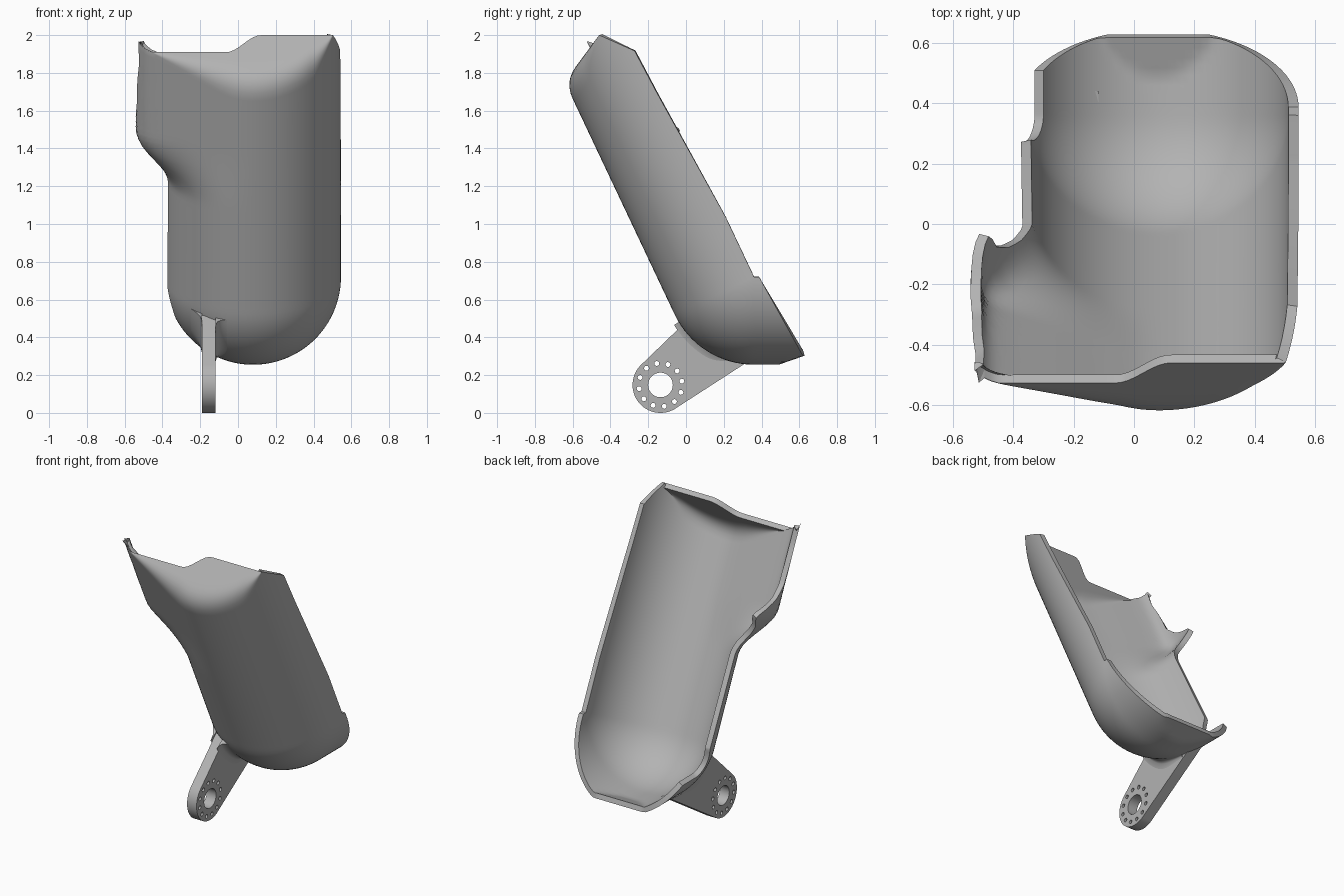
import bpy, bmesh, math
from mathutils import Vector, Matrix

if "Cube" in bpy.data.objects:
    bpy.data.objects.remove(bpy.data.objects["Cube"])

grey = bpy.data.materials.new("plain grey")
grey.diffuse_color = (0.45, 0.45, 0.45, 1)
grey.use_nodes = True
grey.node_tree.nodes["Principled BSDF"].inputs["Base Color"].default_value = grey.diffuse_color

R, CX, CY, CZ = 0.465, 0.08, 0.36, 0.72       # bowl radius and centre
TILT = math.radians(25.3)
AXIS = Vector((0, -math.sin(TILT), math.cos(TILT)))
DEEP = Vector((0, -math.cos(TILT), -math.sin(TILT)))
CAP = Vector((0, 0.594, 0.804))               # direction up the end wall
CENTRE = Vector((CX, CY, CZ))
N = 26


def smooth(a, b, v):
    v = min(1, max(0, (v - a) / (b - a)))
    return v * v * (3 - 2 * v)


def interp(pts, v):
    for (a, p), (b, q) in zip(pts, pts[1:]):
        if v <= b:
            return p + (q - p) * max(0, (v - a) / (b - a))
    return pts[-1][1]


def resample(pts, n):
    d = [0]
    for p, q in zip(pts, pts[1:]):
        d.append(d[-1] + math.dist(p, q))
    xs = list(zip(d, [p[0] for p in pts]))
    hs = list(zip(d, [p[1] for p in pts]))
    return [(interp(xs, d[-1] * i / n), interp(hs, d[-1] * i / n)) for i in range(n + 1)]


def trim(pts, limit):
    out = [pts[0]]
    for p, q in zip(pts, pts[1:]):
        if q[1] < limit:
            k = (p[1] - limit) / (p[1] - q[1])
            out.append((p[0] + (q[0] - p[0]) * k, limit))
            break
        out.append(q)
    return out


ARC = [(R * math.sin(math.pi / 2 * i / 60), R * math.cos(math.pi / 2 * i / 60)) for i in range(61)]
FLARE = resample([(0, .465), (.05, .462), (.1, .45), (.2, .417), (.35, .362), (.5, .308), (.56, .283),
                  (.595, .255), (.615, .22), (.622, .17), (.618, .1), (.61, 0)], 60)
# depth of the cut left edge along the trough, with the pointed lip
LEFT_EDGE = [(0, .1), (.66, .12), (.70, .127), (.76, .12), (.82, .085), (.85, .03), (.88, .02),
             (.92, .06), (1.0, .15), (1.1, .21), (1.25, .225), (1.34, .24), (1.5, .23)]


def section(t, left_limit, right_limit):
    """Points (x, depth) from the left edge to the right edge."""
    w = smooth(.60, .95, t)
    left = [(a[0] + (f[0] - a[0]) * w, a[1] + (f[1] - a[1]) * w) for a, f in zip(ARC, FLARE)]
    left = resample(trim(left, left_limit), N)
    right = resample(trim(ARC, right_limit), N)
    return [(-x, h) for x, h in reversed(left)] + right[1:]


rows = []
# bottom end drawn out to the sloping rim, with a flattened tip
base = section(0, .22, 0)
for k in range(8, 0, -1):
    row = []
    for x, h in base:
        z = CZ - h
        y = CY + (.62 - (max(z, .285) - .30) * .555 - CY) * k / 8
        row.append(Vector((CX + x, y, max(z, .255 + (y - .49) * .346))))
    rows.append(row)
# rounded bottom
for k in range(16):
    f = k / 16
    b = math.pi / 2 + (TILT - math.pi / 2) * f
    d = Vector((0, -math.cos(b), -math.sin(b)))
    rows.append([CENTRE + Vector((x, 0, 0)) + d * h for x, h in section(0, .22 - .12 * smooth(0, 1, f), 0)])
# straight trough, ending against the sloping end wall
TOP = 1.45


def end_of(x, h):
    t_end = 1.612 - .537 * h
    corner = CENTRE + Vector((x, 0, 0)) + AXIS * t_end + DEEP * h
    z_top = 1.91 + .09 * smooth(-.06, .12, corner.x)
    room = max(.004, (z_top - corner.z) / CAP.z)
    return t_end, corner, room, min(.1, room * .6)


for k in range(51):
    t = TOP * k / 50
    row = []
    for x, h in section(t, interp(LEFT_EDGE, t), max(0, -.023 + .065 * t)):
        t_end, _, _, r = end_of(x, h)
        tt = t if t < 1.1 else 1.1 + (t - 1.1) * (t_end - r - 1.1) / (TOP - 1.1)
        row.append(CENTRE + Vector((x, 0, 0)) + AXIS * tt + DEEP * h)
    rows.append(row)
# rounded fold and end wall
last = [end_of(x, h) for x, h in section(TOP, interp(LEFT_EDGE, TOP), .07)]
for k in range(1, 7):
    f = k / 6
    rows.append([c - AXIS * r * (1 - f) ** 2 + CAP * r * f * f for _, c, m, r in last])
for k in range(1, 6):
    rows.append([c + CAP * (r + (m - r) * k / 5) for _, c, m, r in last])

bm = bmesh.new()
grid = [[bm.verts.new(p) for p in row] for row in rows]
for a, b in zip(grid, grid[1:]):
    for i in range(len(a) - 1):
        bm.faces.new((a[i], a[i + 1], b[i + 1], b[i]))
bmesh.ops.remove_doubles(bm, verts=bm.verts, dist=.0008)
bmesh.ops.dissolve_degenerate(bm, edges=bm.edges, dist=.0005)
bmesh.ops.bisect_plane(bm, geom=bm.verts[:] + bm.edges[:] + bm.faces[:], plane_co=(0, -.46, 2.0),
                       plane_no=(0, .406, .914), clear_outer=True)
bm.normal_update()
if sum(f.normal.y * f.calc_area() for f in bm.faces) > 0:
    bmesh.ops.reverse_faces(bm, faces=bm.faces)


def add_object(name, mesh_bm):
    me = bpy.data.meshes.new(name)
    mesh_bm.to_mesh(me)
    mesh_bm.free()
    ob = bpy.data.objects.new(name, me)
    bpy.context.collection.objects.link(ob)
    return ob


def finish(ob):
    ob.data.materials.clear()
    ob.data.materials.append(grey)
    bpy.ops.object.select_all(action='DESELECT')
    ob.select_set(True)
    bpy.context.view_layer.objects.active = ob
    bpy.ops.object.shade_smooth_by_angle(angle=math.radians(35))


scoop = add_object("scoop_shell", bm)
mod = scoop.modifiers.new("wall", 'SOLIDIFY')
mod.thickness, mod.offset = .034, -1
bpy.context.view_layer.objects.active = scoop
bpy.ops.object.modifier_apply(modifier=mod.name)
finish(scoop)

# mounting tab: flat plate with a large hole and a ring of small holes
HY, HZ = -.135, .148


def circle(cy, cz, r, a0, a1, n):
    return [(cy + r * math.cos(math.radians(a0 + (a1 - a0) * i / n)),
             cz + r * math.sin(math.radians(a0 + (a1 - a0) * i / n))) for i in range(n + 1)]


loops = [circle(HY, HZ, .148, 135, 300, 32) + circle(CY, CZ, .385, -78, -148, 24),
         circle(HY, HZ, .065, 0, 352.5, 47)]
for i in range(12):
    a = math.radians(10 + 30 * i)
    loops.append(circle(HY + .115 * math.cos(a), HZ + .115 * math.sin(a), .013, 0, 330, 11))
cu = bpy.data.curves.new("mounting_tab", 'CURVE')
cu.dimensions, cu.fill_mode, cu.extrude = '2D', 'BOTH', .036
for pts in loops:
    sp = cu.splines.new('POLY')
    sp.points.add(len(pts) - 1)
    for p, (y, z) in zip(sp.points, pts):
        p.co = (y, z, 0, 1)
    sp.use_cyclic_u = True
tab = bpy.data.objects.new("mounting_tab", cu)
bpy.context.collection.objects.link(tab)
tab.matrix_world = Matrix(((0, 0, 1, -.154), (1, 0, 0, 0), (0, 1, 0, 0), (0, 0, 0, 1)))
bpy.ops.object.select_all(action='DESELECT')
tab.select_set(True)
bpy.context.view_layer.objects.active = tab
bpy.ops.object.convert(target='MESH')
finish(bpy.context.view_layer.objects.active)

# curved fillets joining the tab to the bowl
for name, xs, s in (("left_fillet", -.19, -1), ("right_fillet", -.118, 1)):
    bm = bmesh.new()
    rings = []
    for i in range(19):
        a = math.radians(-149 + 55 * i / 18)
        f = .075 * (1 - .7 * smooth(.5, 1, i / 18))
        prof = []
        for k in range(9):
            o = f * k / 8
            g = f - math.sqrt(f * f - (f - o) ** 2)
            prof.append((xs + s * o, math.sqrt(R * R - (xs + s * o - CX) ** 2) - .002 + g))
        prof += [(prof[-1][0], prof[-1][1] - .012), (xs, math.sqrt(R * R - (xs - CX) ** 2) - .02)]
        rings.append([bm.verts.new((x, CY + r * math.cos(a), CZ + r * math.sin(a))) for x, r in prof])
    n = len(rings[0])
    for p, q in zip(rings, rings[1:]):
        for i in range(n):
            bm.faces.new((p[i], p[(i + 1) % n], q[(i + 1) % n], q[i]))
    bm.faces.new(rings[0])
    bm.faces.new(rings[-1])
    bmesh.ops.recalc_face_normals(bm, faces=bm.faces)
    finish(add_object(name, bm))
